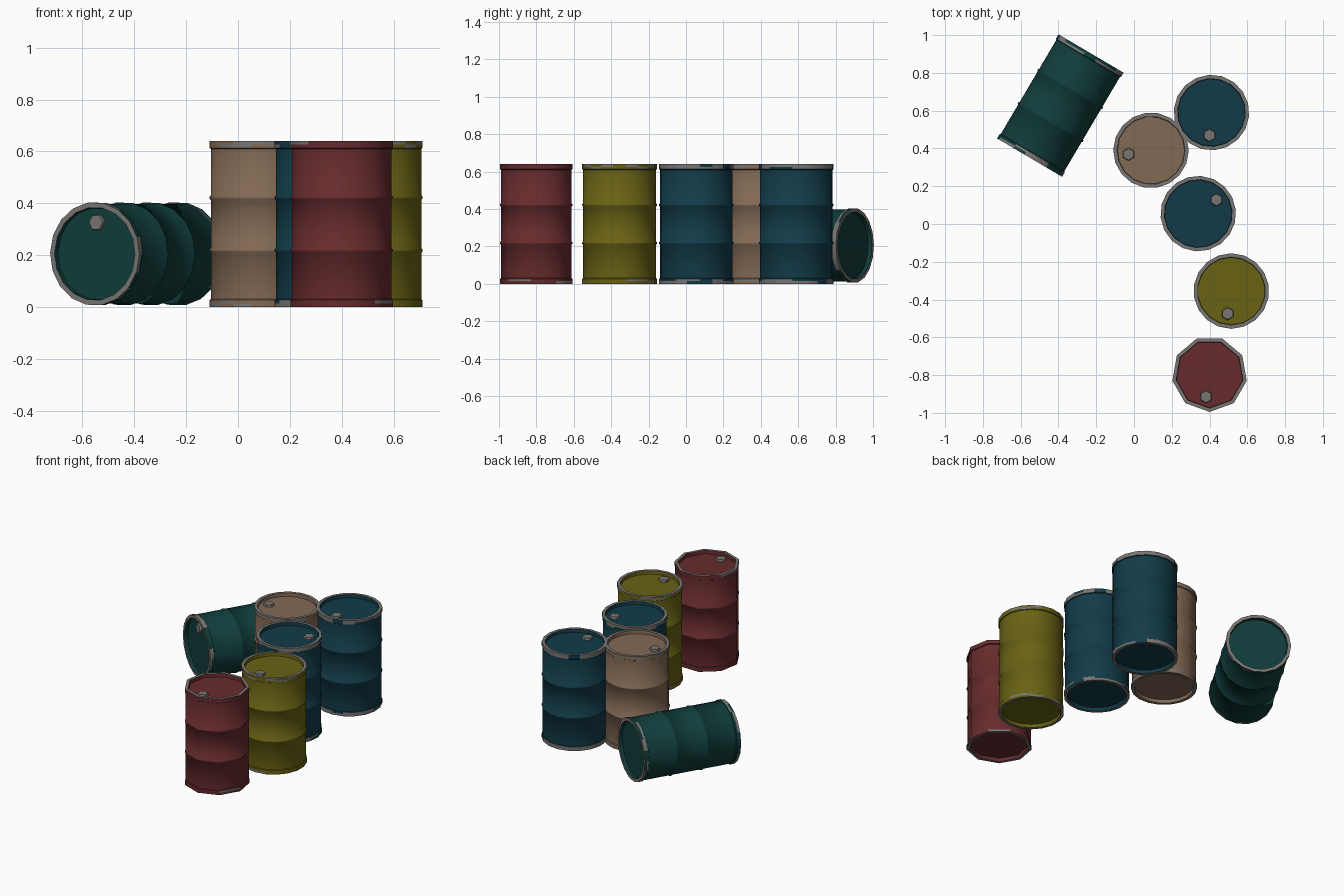
import bpy, bmesh, math, random
from mathutils import Matrix, Vector

if "Cube" in bpy.data.objects:
    bpy.data.objects.remove(bpy.data.objects["Cube"])

random.seed(4)
H, R = 0.64, 0.2


def material(name, rgb):
    m = bpy.data.materials.new(name)
    m.diffuse_color = (*rgb, 1)
    m.use_nodes = True
    m.node_tree.nodes["Principled BSDF"].inputs["Base Color"].default_value = m.diffuse_color
    return m


METAL = material("worn_metal", (0.19, 0.18, 0.17))
PAINT = {
    "red": material("red_paint", (0.135, 0.024, 0.026)),
    "yellow": material("yellow_paint", (0.14, 0.122, 0.007)),
    "blue": material("blue_paint", (0.006, 0.044, 0.066)),
    "tan": material("tan_paint", (0.225, 0.142, 0.09)),
    "green": material("green_paint", (0.005, 0.046, 0.043)),
}

# Lower half of the drum profile (radius, height), mirrored to make the whole
LOWER = [(0.178, 0.022), (0.18, 0), (R, 0), (R, 0.014), (R, 0.027), (0.195, 0.03),
         (0.195, 0.209), (R, 0.214), (R, 0.222), (0.195, 0.227)]
PROFILE = LOWER + [(r, H - z) for r, z in reversed(LOWER)]


def finish(bm, name, mats, matrix):
    bmesh.ops.recalc_face_normals(bm, faces=bm.faces)
    mesh = bpy.data.meshes.new(name)
    bm.to_mesh(mesh)
    bm.free()
    for m in mats:
        mesh.materials.append(m)
    ob = bpy.data.objects.new(name, mesh)
    bpy.context.collection.objects.link(ob)
    ob.matrix_world = matrix
    bpy.ops.object.select_all(action='DESELECT')
    ob.select_set(True)
    bpy.context.view_layer.objects.active = ob
    bpy.ops.object.shade_smooth_by_angle(angle=math.radians(45))
    return ob


def drum(name, colour, sides, wear, bung_angle, matrix):
    # lathed shell with recessed ends
    bm = bmesh.new()
    off = bung_angle + math.radians(9)
    rings = []
    for r, z in PROFILE:
        rings.append([bm.verts.new((r * math.cos(off + math.tau * i / sides),
                                    r * math.sin(off + math.tau * i / sides), z))
                      for i in range(sides)])
    last = len(rings) - 2
    for k in range(last + 1):
        for i in range(sides):
            j = (i + 1) % sides
            f = bm.faces.new((rings[k][i], rings[k][j], rings[k + 1][j], rings[k + 1][i]))
            row = min(k, last - k)
            # bare metal on the rim edge, chipped paint on the rim bands
            if row == 1:
                f.material_index = 1
            elif row in (2, 3):
                chance = wear if row == 2 else wear * 0.8
                f.material_index = int(random.random() < chance)
    bm.faces.new(rings[0])
    bm.faces.new(rings[-1])
    finish(bm, name, [PAINT[colour], METAL], matrix)

    # hexagonal bung cap on the lid
    bm = bmesh.new()
    pos = Vector((0.121 * math.cos(bung_angle), 0.121 * math.sin(bung_angle), H - 0.016))
    bmesh.ops.create_cone(bm, cap_ends=True, segments=6, radius1=0.035, radius2=0.031,
                          depth=0.016, matrix=Matrix.Translation(pos))
    finish(bm, name + "_bung", [METAL], matrix)


# Standing drums: name, colour, sides, wear, bung angle, x, y
for name, colour, sides, wear, ang, x, y in [
    ("blue_drum_back", "blue", 18, 0.85, -95, 0.41, 0.59),
    ("tan_drum", "tan", 18, 0.35, 190, 0.09, 0.39),
    ("blue_drum_middle", "blue", 18, 0.8, 37, 0.34, 0.055),
    ("yellow_drum", "yellow", 18, 0.4, -99, 0.515, -0.355),
    ("red_drum", "red", 9, 0.25, -99, 0.40, -0.795),
]:
    drum(name, colour, sides, wear, math.radians(ang), Matrix.Translation((x, y, 0)))

# Drum lying on its side, lid toward the front left
axis = Vector((-0.508, -0.861, 0)).normalized()
up = Vector((0, 0, 1))
rot = Matrix((up, axis.cross(up), axis)).transposed().to_4x4()
start = Vector((-0.39, 0.627, 0.205)) - axis * H / 2
drum("green_drum_lying", "green", 18, 0.6, 0.0, Matrix.Translation(start) @ rot)
